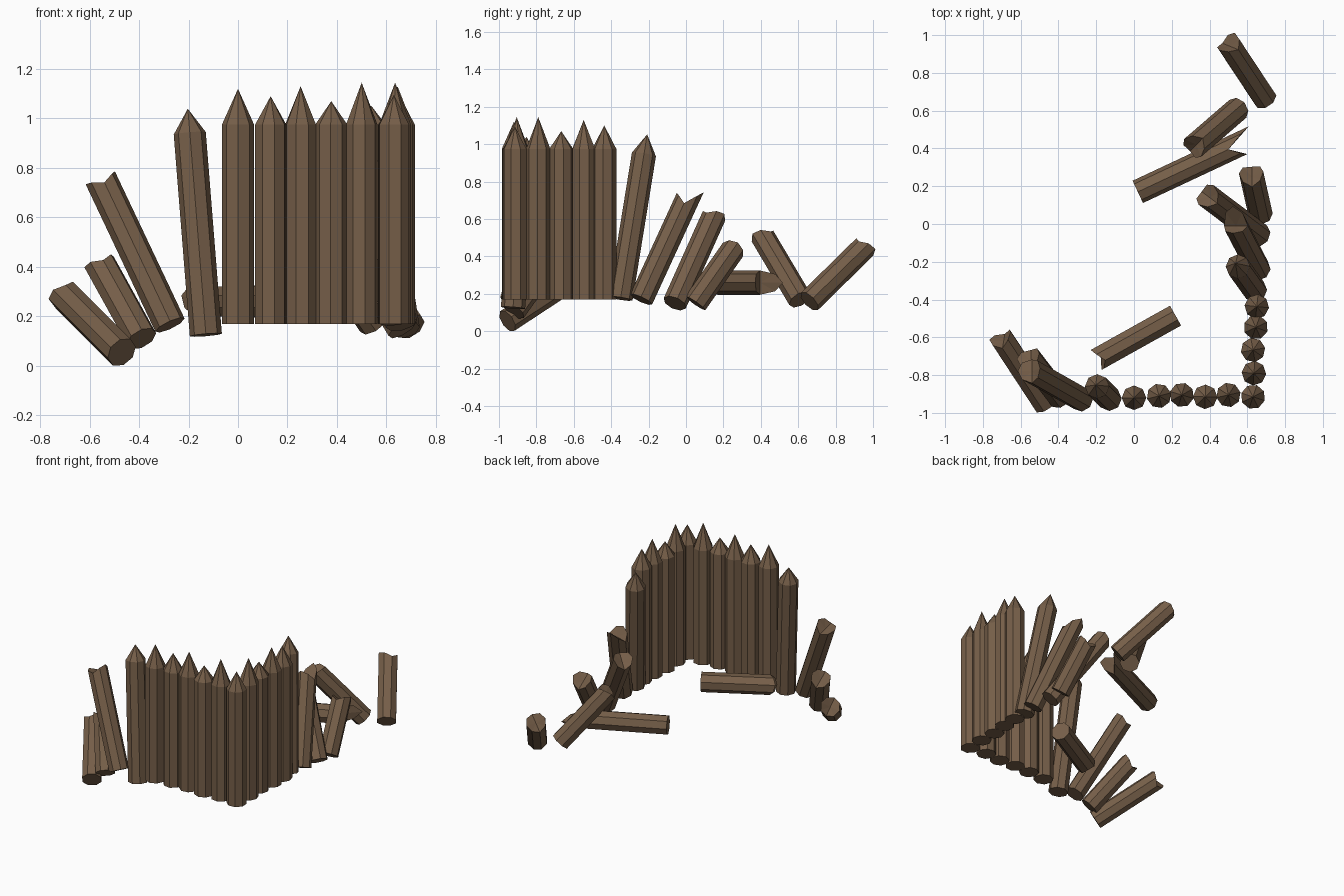
import bpy, math
from mathutils import Vector

if "Cube" in bpy.data.objects:
    bpy.data.objects.remove(bpy.data.objects["Cube"])

SIDES = 8
R = 0.065

wood = bpy.data.materials.new("weathered brown wood")
wood.diffuse_color = (0.18, 0.113, 0.066, 1)
wood.use_nodes = True
wood.node_tree.nodes["Principled BSDF"].inputs["Base Color"].default_value = wood.diffuse_color


def log(name, base, end, across=(1, 0, 0), tip=None, prongs=(0.04, 0.04), turn=0.0):
    """Eight-sided log; ends in a cone (tip) or in a two-pronged break along 'across'."""
    base, end = Vector(base), Vector(end)
    axis = (end - base).normalized()
    u = Vector(across)
    u = (u - axis * u.dot(axis)).normalized()
    v = axis.cross(u)
    verts, low, high = [], [], []
    for i in range(SIDES):
        a = 2 * math.pi * i / SIDES + turn
        side = (u * math.cos(a) + v * math.sin(a)) * R
        c = math.cos(a)
        rise = 0.0
        if tip is None and abs(c) > 0.01:
            rise = (prongs[0] if c > 0 else prongs[1]) * abs(c) ** 1.3
        low.append(base + side)
        high.append(end + side + axis * rise)
    verts = low + high + [end + axis * (tip or 0.0)]
    n = SIDES
    faces = [tuple(reversed(range(n)))]
    for i in range(n):
        j = (i + 1) % n
        faces.append((i, j, n + j, n + i))
        faces.append((n + i, n + j, 2 * n))
    mesh = bpy.data.meshes.new(name)
    mesh.from_pydata([tuple(p) for p in verts], [], faces)
    mesh.materials.append(wood)
    ob = bpy.data.objects.new(name, mesh)
    bpy.context.collection.objects.link(ob)
    return ob


# Standing wall: x, y, tip height
standing = [
    (0.000, -0.92, 1.12), (0.132, -0.91, 1.09), (0.253, -0.905, 1.13),
    (0.377, -0.915, 1.07), (0.50, -0.905, 1.145), (0.63, -0.915, 1.095),
    (0.635, -0.79, 1.145), (0.63, -0.667, 1.07), (0.645, -0.547, 1.13),
    (0.65, -0.437, 1.10),
]
for i, (x, y, top) in enumerate(standing):
    log(f"wall_stake_{i + 1}", (x, y, 0.17), (x, y, 0.975), tip=top - 0.975, turn=0.25 * i)

# Pointed stakes that lean at the ends of the wall
log("leaning_stake_left", (-0.13, -0.925, 0.125), (-0.195, -0.86, 0.94), tip=0.10)
log("leaning_stake_right", (0.64, -0.35, 0.175), (0.55, -0.225, 0.945), tip=0.11)

# Broken stakes leaning at the left end
log("broken_left_1", (-0.275, -0.93, 0.165), (-0.54, -0.78, 0.725), (1, 0, 0))
log("broken_left_2", (-0.39, -0.92, 0.11), (-0.545, -0.72, 0.39), (1, 0, 0))
log("broken_left_3", (-0.47, -0.955, 0.055), (-0.69, -0.62, 0.275), (0.09, 0.08, 0.07))

# Broken stakes leaning at the right end
log("broken_right_1", (0.66, -0.24, 0.17), (0.54, -0.01, 0.67), (0, 1, 0), prongs=(0.11, 0.05))
log("broken_right_2", (0.665, -0.06, 0.15), (0.40, 0.14, 0.595), (0.6, 0.8, 0))
log("broken_right_3", (0.67, 0.05, 0.15), (0.625, 0.25, 0.435), (1, 0, 0))

# Fallen and scattered pieces
log("fallen_log_back", (0.02, 0.17, 0.26), (0.50, 0.395, 0.26), (-0.43, 0.9, 0), prongs=(0.15, 0.08))
log("scattered_log_1", (0.55, 0.61, 0.17), (0.33, 0.42, 0.49), (0.7, -0.7, 0))
log("scattered_log_2", (0.695, 0.66, 0.16), (0.51, 0.94, 0.435), (0.12, 0.03, -0.1))
log("fallen_log_front", (0.22, -0.485, 0.26), (-0.165, -0.70, 0.26), (0.05, -0.11, -0.05))
